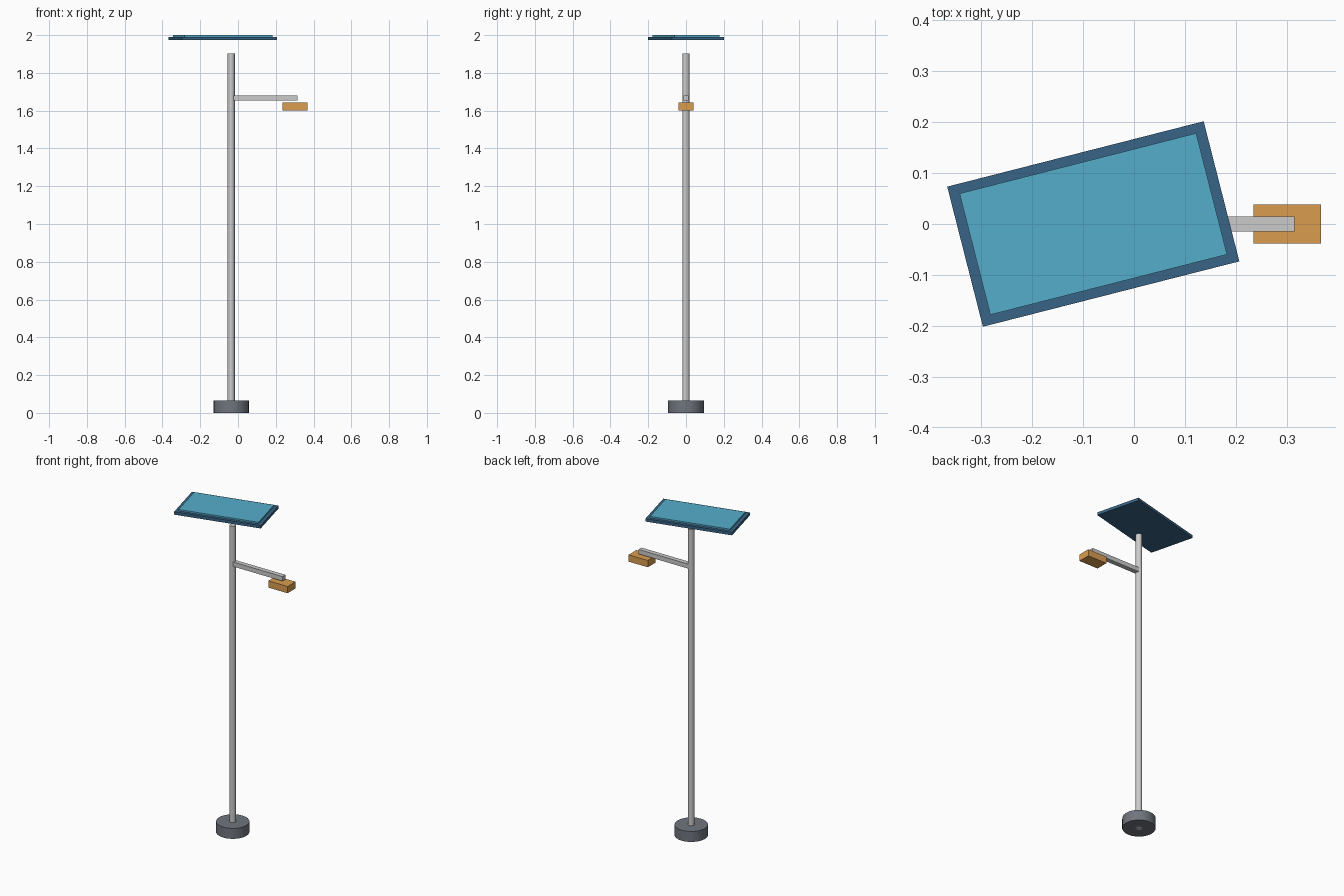
import bpy
import math
from mathutils import Matrix

if "Cube" in bpy.data.objects:
    bpy.data.objects.remove(bpy.data.objects["Cube"])

PX = -0.036                      # pole axis
PANEL = (-0.08, math.radians(14.3))  # panel centre x and yaw


def material(name, rgb):
    m = bpy.data.materials.new(name)
    m.diffuse_color = (*rgb, 1)
    m.use_nodes = True
    m.node_tree.nodes["Principled BSDF"].inputs["Base Color"].default_value = m.diffuse_color
    return m


def finish(name, mat):
    ob = bpy.context.object
    ob.name = name
    if mat:
        ob.data.materials.append(mat)
    return ob


def box(name, x, z0, z1, length, width, mat=None, yaw=0.0):
    bpy.ops.mesh.primitive_cube_add(size=1, location=(x, 0, (z0 + z1) / 2), rotation=(0, 0, yaw))
    ob = finish(name, mat)
    ob.data.transform(Matrix.Diagonal((length, width, z1 - z0, 1)))
    return ob


def post(name, radius, z0, z1, sides, mat=None):
    bpy.ops.mesh.primitive_cylinder_add(vertices=sides, radius=radius, depth=z1 - z0,
                                        location=(PX, 0, (z0 + z1) / 2))
    ob = finish(name, mat)
    bpy.ops.object.shade_smooth_by_angle(angle=math.radians(35))
    return ob


base_grey = material("base_grey", (0.16, 0.18, 0.21))
navy = material("panel_navy", (0.04, 0.13, 0.24))
cyan = material("cell_cyan", (0.09, 0.42, 0.60))
amber = material("lamp_amber", (0.70, 0.34, 0.08))

# Foot and pole
post("base", 0.094, 0, 0.065, 24, base_grey)
post("pole", 0.0188, 0, 1.902, 16)

# Bracket arm and hanging lamp
box("arm", 0.1395, 1.653, 1.681, 0.351, 0.029)
box("lamp", 0.301, 1.601, 1.643, 0.132, 0.077, amber)

# Solar panel: frame slab with raised cell sheet
box("panel_frame", PANEL[0], 1.973, 1.991, 0.52, 0.284, navy, PANEL[1])
box("panel_cells", PANEL[0], 1.991, 2.0, 0.48, 0.246, cyan, PANEL[1])
